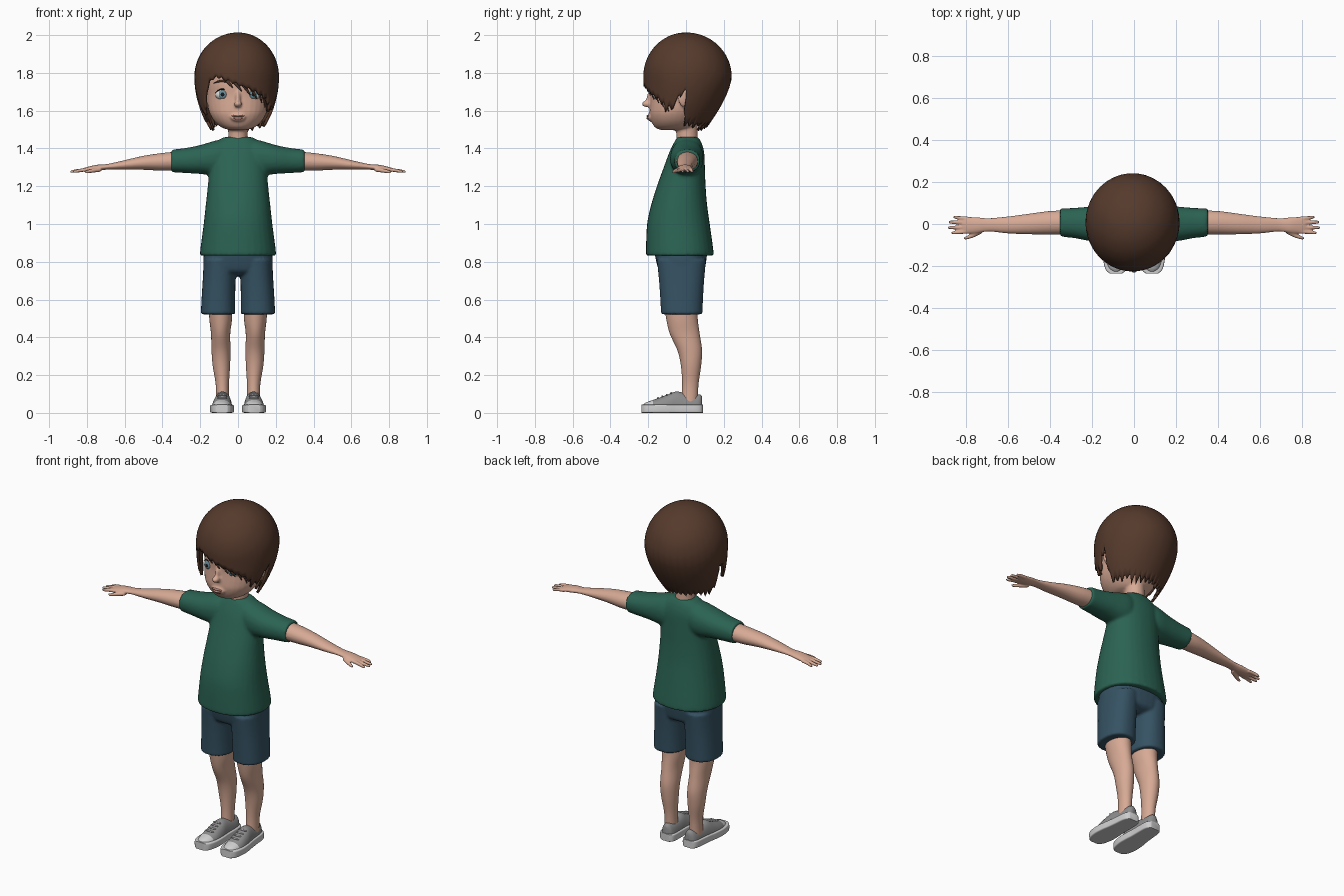
import bpy, bmesh, math, random
from mathutils import Vector, Matrix

random.seed(4)
cube = bpy.data.objects.get("Cube")
if cube:
    bpy.data.objects.remove(cube, do_unlink=True)


def material(name, *rgb):
    m = bpy.data.materials.new(name)
    m.use_nodes = True
    m.diffuse_color = (*rgb, 1)
    m.node_tree.nodes["Principled BSDF"].inputs["Base Color"].default_value = (*rgb, 1)
    return m


SKIN = material("skin", .68, .40, .30)
HAIR = material("brown hair", .092, .042, .025)
GREEN = material("green cotton", .024, .125, .085)
BLUE = material("blue denim", .036, .085, .125)
GREY = material("grey canvas", .27, .27, .27)
PALE = material("pale rubber", .62, .62, .62)
WHITE = material("eye white", .75, .75, .73)
IRIS = material("iris blue", .13, .27, .33)
BLACK = material("pupil black", .01, .01, .012)
LIP = material("lip pink", .52, .25, .20)


# ---- helpers ----
def spline(keys, steps=5):
    """Smoothly resample a list of equal-length tuples."""
    out = []
    for i in range(len(keys) - 1):
        a, b, c, d = (keys[max(0, min(len(keys) - 1, i + k))] for k in (-1, 0, 1, 2))
        for s in range(steps):
            t = s / steps
            out.append(tuple(q + .5 * t * (r - p + t * (2 * p - 5 * q + 4 * r - w + t * (3 * (q - r) + w - p)))
                             for p, q, r, w in zip(a, b, c, d)))
    return out + [keys[-1]]


def oval(c, u, v, p=2, n=32):
    """Superellipse ring around c, spanned by u and v."""
    ring = []
    for i in range(n):
        a = 2 * math.pi * i / n
        cu, sv = math.cos(a), math.sin(a)
        ring.append(Vector(c) + Vector(u) * math.copysign(abs(cu) ** (2 / p), cu)
                    + Vector(v) * math.copysign(abs(sv) ** (2 / p), sv))
    return ring


def loft(bm, rings, cap_end=True):
    rows = [[bm.verts.new(co) for co in r] for r in rings]
    n = len(rows[0])
    for a, b in zip(rows, rows[1:]):
        for i in range(n):
            bm.faces.new((a[i], a[(i + 1) % n], b[(i + 1) % n], b[i]))
    bm.faces.new(rows[0])
    if cap_end:
        bm.faces.new(rows[-1])


def upright(bm, keys, p=2):
    """Loft from (z, x centre, half width, front y, back y)."""
    loft(bm, [oval((x, (f + b) / 2, z), (w, 0, 0), (0, (b - f) / 2, 0), p)
              for z, x, w, f, b in spline(keys)])


def sideways(bm, keys, p=2):
    """Loft along x from (x, low z, high z, front y, back y)."""
    loft(bm, [oval((x, (f + b) / 2, (lo + hi) / 2), (0, (b - f) / 2, 0), (0, 0, (hi - lo) / 2), p)
              for x, lo, hi, f, b in spline(keys)])


def ball(bm, c, r, tilt=0, turn=0):
    m = (Matrix.Translation(c) @ Matrix.Rotation(turn, 4, 'Z') @ Matrix.Rotation(tilt, 4, 'X')
         @ Matrix.Diagonal((*r, 1)))
    bmesh.ops.create_uvsphere(bm, u_segments=24, v_segments=14, radius=1, matrix=m)


def make(name, bm, mats, mirror=False, voxel=0, relax=4, thick=0, rule=None):
    bmesh.ops.recalc_face_normals(bm, faces=bm.faces)
    for f in bm.faces:
        f.smooth = True
        if rule:
            f.material_index = rule(f.calc_center_median())
    me = bpy.data.meshes.new(name)
    bm.to_mesh(me)
    bm.free()
    me.set_sharp_from_angle(angle=math.radians(45))
    for m in mats:
        me.materials.append(m)
    ob = bpy.data.objects.new(name, me)
    bpy.context.collection.objects.link(ob)
    if mirror:
        ob.modifiers.new("mirror", 'MIRROR').use_mirror_merge = False
    if voxel:
        r = ob.modifiers.new("fuse", 'REMESH')
        r.mode, r.voxel_size, r.use_smooth_shade = 'VOXEL', voxel, True
        s = ob.modifiers.new("relax", 'SMOOTH')
        s.factor, s.iterations = .5, relax
    if thick:
        s = ob.modifiers.new("thickness", 'SOLIDIFY')
        s.thickness, s.offset = thick, -1
    return ob


def strand(name, pts, size, mat, radii):
    cu = bpy.data.curves.new(name, 'CURVE')
    cu.dimensions, cu.bevel_depth, cu.bevel_resolution, cu.use_fill_caps = '3D', size, 2, True
    sp = cu.splines.new('POLY')
    sp.points.add(len(pts) - 1)
    for q, co, r in zip(sp.points, pts, radii):
        q.co, q.radius = (*co, 1), r
    cu.materials.append(mat)
    ob = bpy.data.objects.new(name, cu)
    bpy.context.collection.objects.link(ob)
    return ob


# ---- head with nose, ears and neck ----
bm = bmesh.new()
upright(bm, [(1.497, 0, .04, -.13, -.03), (1.51, 0, .085, -.162, .03), (1.54, 0, .122, -.182, .06),
             (1.58, 0, .148, -.193, .09), (1.62, 0, .16, -.192, .12), (1.68, 0, .166, -.188, .15),
             (1.75, 0, .17, -.19, .165), (1.84, 0, .16, -.17, .16), (1.93, 0, .1, -.1, .1)], 2.15)
upright(bm, [(1.40, 0, .062, -.05, .07), (1.46, 0, .052, -.05, .062), (1.56, 0, .055, -.06, .06)])
ball(bm, (0, -.206, 1.636), (.021, .028, .018))
ball(bm, (0, -.192, 1.665), (.013, .018, .045), -.2)
ball(bm, (0, -.19, 1.565), (.04, .015, .022))
for s in (-1, 1):
    ball(bm, (s * .172, -.012, 1.665), (.014, .032, .047), .15, s * .35)
make("head", bm, [SKIN], voxel=.007, relax=3)

# ---- face details ----
bm = bmesh.new()
ball(bm, (0, -.2, 1.572), (.034, .009, .006))
ball(bm, (0, -.2, 1.560), (.027, .010, .007))
make("lips", bm, [LIP])
for name, mat, y, r in (("eyeballs", WHITE, -.150, (.040, .028, .029)),
                        ("irises", IRIS, -.171, (.023, .009, .023)),
                        ("pupils", BLACK, -.177, (.011, .005, .011))):
    bm = bmesh.new()
    ball(bm, (.082, y, 1.686), r, 0, .2)
    make(name, bm, [mat], mirror=True)
for s, side in ((1, "left"), (-1, "right")):
    arc = [(a - 8) / 8 for a in range(17)]
    taper = [1 - .8 * abs(a) ** 2 for a in arc]
    strand(side + "_lashes", [(s * (.082 + .04 * a), -.176 + .022 * (a * .5 + .5) ** 2, 1.714 - .022 * a * a)
                              for a in arc], .004, BLACK, taper)
    strand(side + "_eyebrow", [(s * (.085 + .045 * a), -.181 + .028 * (a * .5 + .5) ** 2, 1.757 - .012 * a * a)
                               for a in arc], .006, HAIR, taper)

# ---- hair: shell with a jagged hem ----
HEM = [(-180, 1.53), (-105, 1.53), (-96, 1.57), (-90, 1.70), (-80, 1.69), (-72, 1.58), (-60, 1.60), (-50, 1.68),
       (-42, 1.745), (-28, 1.775), (0, 1.735), (30, 1.69), (48, 1.66), (66, 1.62), (76, 1.61),
       (82, 1.69), (91, 1.70), (97, 1.57), (106, 1.53), (180, 1.53)]


def hem(deg):
    for (a, za), (b, zb) in zip(HEM, HEM[1:]):
        if deg <= b:
            return za + (zb - za) * (deg - a) / (b - a)
    return HEM[-1][1]


def scalp(deg, z, grow=1.0):
    a, k = math.radians(deg), max(0, (1.78 - z) / .28)
    s = math.sqrt(max(0, 1 - ((z - 1.78) / .22) ** 2)) if z > 1.78 else 1
    w, f, b = .21 - .08 * k * k, -.212 + .01 * k, .228 - .143 * k ** 1.5
    return Vector((grow * s * w * math.sin(a) - .007 * s,
                   s * ((f + b) / 2 - grow * (b - f) / 2 * math.cos(a)), z))


bm = bmesh.new()
COLS, ROWS = 180, 18
tips = []
for i in range(COLS):
    deg = -180 + 360 * i / COLS
    if i % 5 == 0:
        reach = random.uniform(.015, .045)
    jag = reach * (1 - abs(i % 5 - 2) / 2) * (.35 if abs(deg) < 55 else 1)
    tips.append((deg, hem(deg) + .012 - jag))
loft(bm, [[scalp(d, z + (2 - z) * math.cos(math.pi / 2 * (r + .6) / (ROWS + .6))) for d, z in tips]
          for r in range(ROWS + 1)], cap_end=False)
make("hair", bm, [HAIR], thick=.014)

# swept fringe locks from the parting
for i, end in enumerate((-6, 8, 22, 34, 46, 57, 68)):
    start, top = -38 + i * 7, 1.84 + .012 * i
    path = [(t / 14) for t in range(15)]
    strand("fringe_lock_%d" % (i + 1),
           [scalp(start + (end - start) * t, top + (hem(end) - .022 - top) * t ** 1.2, .975) for t in path],
           .011, HAIR, [math.sin(math.pi * (.04 + .94 * t)) ** .6 for t in path])

# ---- shirt ----
bm = bmesh.new()
upright(bm, [(.832, 0, .202, -.212, .147), (.87, 0, .199, -.212, .144), (1.0, 0, .182, -.206, .126),
             (1.1, 0, .171, -.185, .112), (1.2, 0, .160, -.154, .104), (1.3, 0, .152, -.118, .1),
             (1.38, 0, .145, -.088, .096), (1.43, 0, .12, -.064, .082), (1.46, 0, .075, -.046, .064)], 2.2)
for s in (-1, 1):
    sideways(bm, [(s * .03, 1.28, 1.445, -.06, .07), (s * .1, 1.255, 1.446, -.082, .092),
                  (s * .2, 1.265, 1.418, -.082, .084), (s * .28, 1.27, 1.402, -.068, .077),
                  (s * .352, 1.274, 1.394, -.060, .074)], 2.2)
make("shirt", bm, [GREEN], voxel=.009, relax=5)

# ---- shorts ----
bm = bmesh.new()
upright(bm, [(.87, 0, .178, -.17, .115), (.79, 0, .184, -.155, .105), (.745, 0, .165, -.135, .092),
             (.725, 0, .1, -.08, .05)], 2.4)
for s in (-1, 1):
    upright(bm, [(.81, s * .095, .086, -.154, .106), (.7, s * .1, .087, -.143, .096),
                 (.6, s * .104, .089, -.136, .09), (.522, s * .106, .091, -.132, .087)], 2.3)
make("shorts", bm, [BLUE], voxel=.008, relax=3)

# ---- legs ----
bm = bmesh.new()
upright(bm, [(.6, .095, .06, -.12, .06), (.5, .092, .060, -.105, .062), (.42, .092, .051, -.086, .072),
             (.33, .090, .050, -.045, .085), (.25, .088, .046, -.027, .08), (.15, .083, .035, -.02, .066),
             (.05, .082, .034, -.025, .062)])
make("legs", bm, [SKIN], mirror=True)

# ---- arms and hands ----
bm = bmesh.new()
sideways(bm, [(.3, 1.283, 1.385, -.05, .065), (.4, 1.282, 1.376, -.05, .062), (.5, 1.287, 1.361, -.049, .049),
              (.6, 1.288, 1.338, -.045, .036), (.69, 1.288, 1.318, -.036, .028), (.75, 1.280, 1.313, -.044, .032),
              (.805, 1.276, 1.300, -.046, .034), (.82, 1.278, 1.294, -.04, .028)])
for y, tip, spread in ((-.036, .872, -.006), (-.015, .888, -.002), (.006, .884, .003), (.025, .862, .008)):
    sideways(bm, [(.79, 1.279, 1.299, y - .010, y + .010), (.83, 1.275, 1.294, y + spread / 2 - .009, y + spread / 2 + .009),
                  (tip - .008, 1.270, 1.286, y + spread - .007, y + spread + .007),
                  (tip, 1.273, 1.281, y + spread - .003, y + spread + .003)])
sideways(bm, [(.725, 1.277, 1.299, -.045, -.02), (.765, 1.272, 1.294, -.064, -.040),
              (.8, 1.268, 1.285, -.074, -.058), (.812, 1.271, 1.280, -.073, -.065)])
make("arms", bm, [SKIN], mirror=True, voxel=.005, relax=2)

# ---- shoes: (y, x centre, half width, top z) ----
UPPER = spline([(-.226, .086, .022, .045), (-.205, .086, .042, .058), (-.15, .085, .054, .077),
                (-.09, .083, .052, .1), (-.05, .081, .047, .113), (.0, .078, .044, .104),
                (.05, .076, .041, .098), (.075, .075, .033, .097), (.086, .075, .018, .085)])
bm = bmesh.new()
loft(bm, [[Vector((c.x, c.y, max(c.z, .015))) for c in oval((x, y, .02), (w, 0, 0), (0, 0, top - .02), 2.3)]
          for y, x, w, top in UPPER])
make("shoe_uppers", bm, [GREY, PALE], mirror=True, rule=lambda c: int(c.y < -.172))
bm = bmesh.new()
loft(bm, [oval((x, y * 1.04, .022), (w + .009, 0, 0), (0, 0, .022), 8, 48) for y, x, w, top in UPPER])
make("shoe_soles", bm, [PALE], mirror=True)
bm = bmesh.new()
for i in range(4):
    ball(bm, (.084, -.148 + .023 * i, .079 + .0085 * i), (.027, .005, .005))
make("shoe_laces", bm, [PALE], mirror=True)
